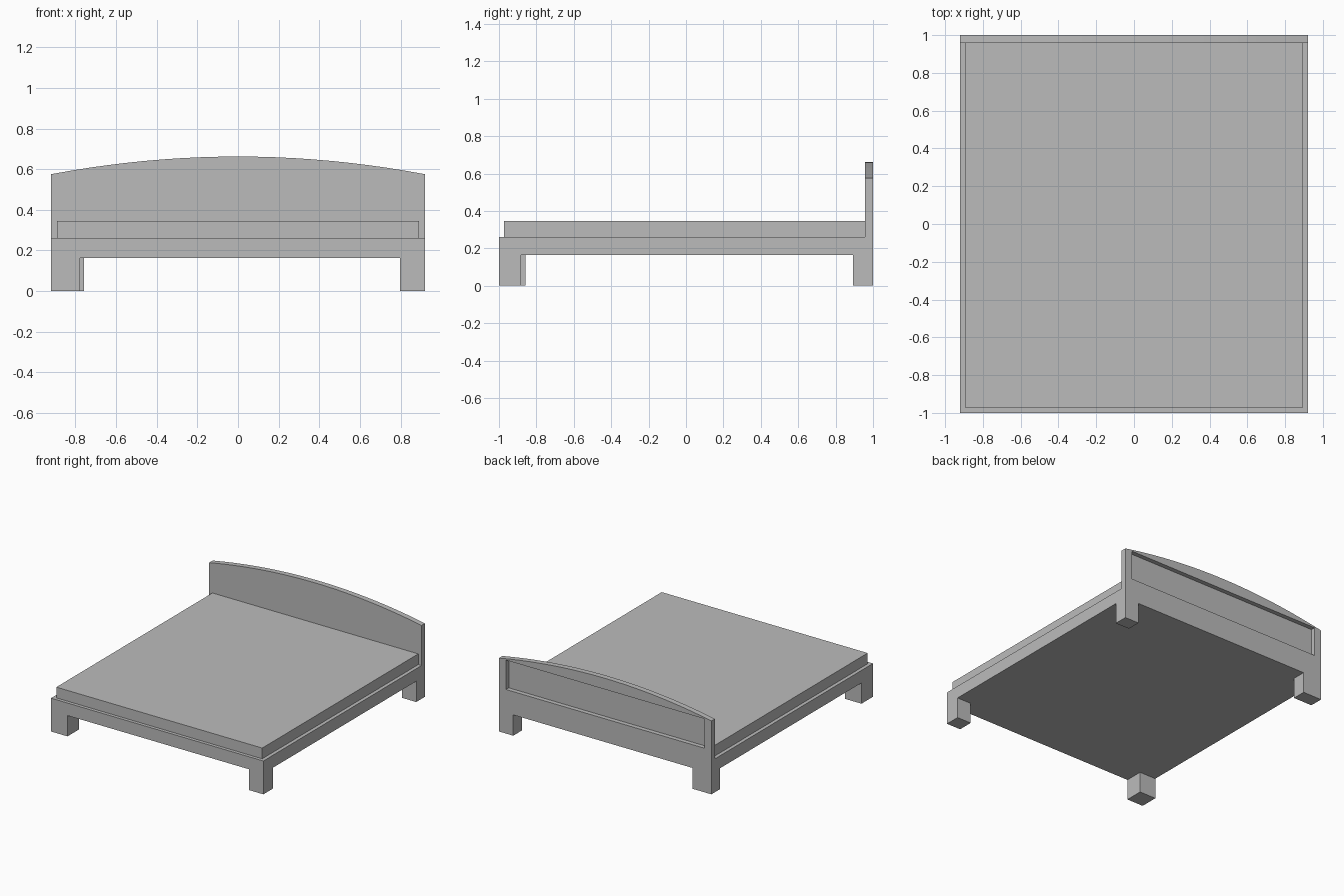
import bpy, bmesh

cube = bpy.data.objects.get("Cube")
if cube:
    bpy.data.objects.remove(cube, do_unlink=True)

grey = bpy.data.materials.new("plain_grey")
grey.use_nodes = True
grey.diffuse_color = (0.5, 0.5, 0.5, 1)
grey.node_tree.nodes["Principled BSDF"].inputs["Base Color"].default_value = (0.5, 0.5, 0.5, 1)


def prism(name, outline, y0, y1):
    """Extrude an (x, z) outline from y0 to y1."""
    bm = bmesh.new()
    face = bm.faces.new([bm.verts.new((x, y0, z)) for x, z in outline])
    ext = bmesh.ops.extrude_face_region(bm, geom=[face])["geom"]
    verts = [g for g in ext if isinstance(g, bmesh.types.BMVert)]
    bmesh.ops.translate(bm, verts=verts, vec=(0, y1 - y0, 0))
    bmesh.ops.recalc_face_normals(bm, faces=bm.faces)
    mesh = bpy.data.meshes.new(name)
    bm.to_mesh(mesh)
    bm.free()
    mesh.materials.append(grey)
    obj = bpy.data.objects.new(name, mesh)
    bpy.context.collection.objects.link(obj)
    return obj


def box(name, x0, x1, y0, y1, z0, z1):
    return prism(name, [(x0, z0), (x1, z0), (x1, z1), (x0, z1)], y0, y1)


W = 0.92          # half width
BOARD = 0.957     # front of the headboard
BASE, RAIL, TOP, POST, PEAK = 0.163, 0.261, 0.345, 0.575, 0.662

# Solid base and mattress
box("bed_frame", -W, W, -1, 1, BASE, RAIL)
box("mattress", -0.892, 0.892, -0.974, BOARD, RAIL, TOP)

# Legs, each with its own footprint
box("front_left_leg", 0.797, W, -1, -0.882, 0, BASE)
box("front_right_leg", -W, -0.777, -1, -0.858, 0, BASE)
box("back_left_leg", 0.797, W, 0.892, 1, 0, BASE)
box("back_right_leg", -W, -0.757, 0.892, 1, 0, BASE)

# Headboard posts, lower rail and recessed panel
for side, x0, x1 in (("left", 0.86, W), ("right", -W, -0.86)):
    box(side + "_headboard_post", x0, x1, BOARD, 1, RAIL, POST)
box("headboard_rail", -0.86, 0.86, BOARD, 1, RAIL, TOP)
box("headboard_panel", -0.86, 0.86, BOARD, 0.965, TOP, POST)

# Shallow arch along the top
steps = 20
arch = []
for i in range(steps + 1):
    t = 1 - 2 * i / steps
    arch.append((W * t, POST + (PEAK - POST) * (1 - t * t)))
prism("headboard_arch", arch, BOARD, 1)
